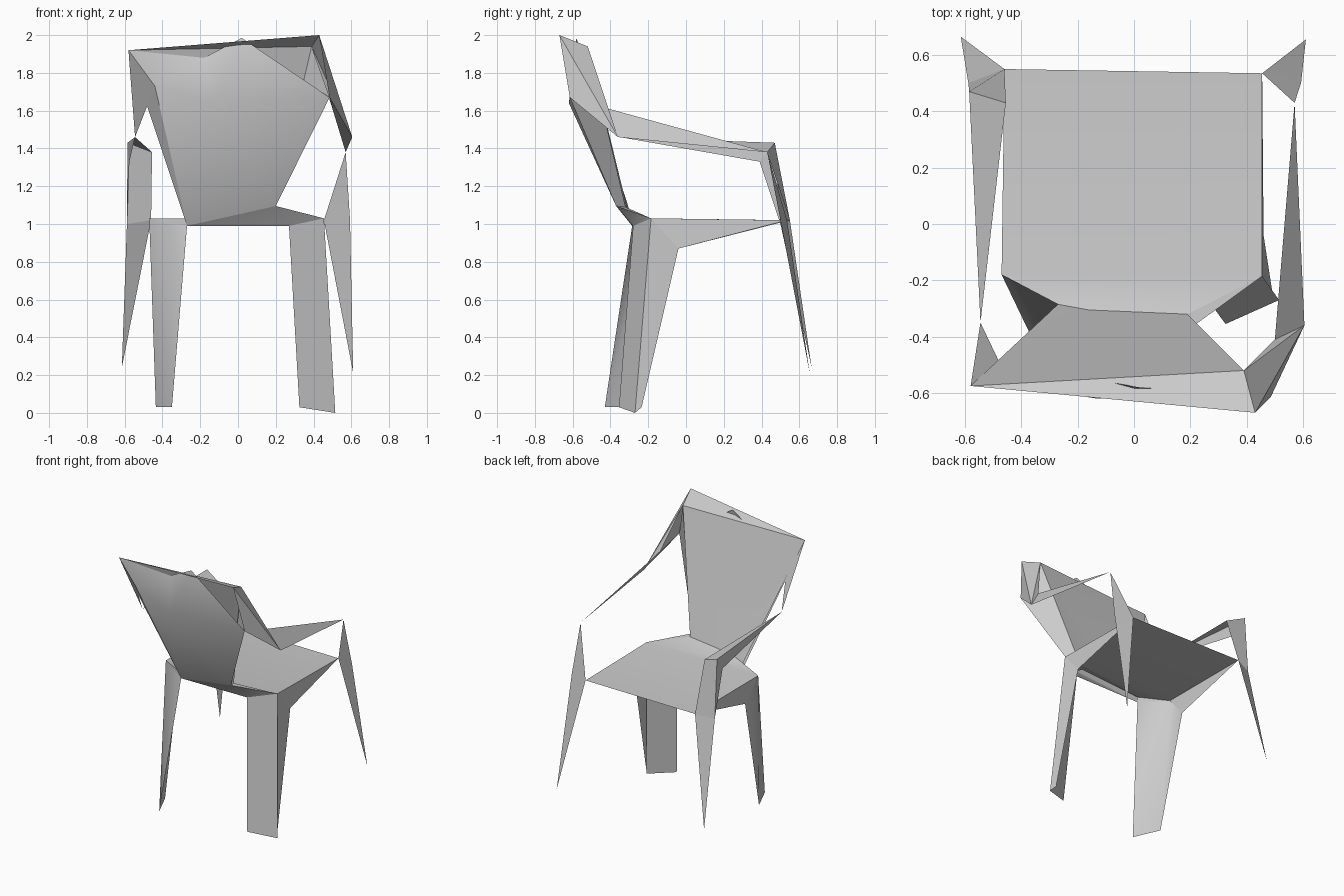
import bpy
import math

if "Cube" in bpy.data.objects:
    bpy.data.objects.remove(bpy.data.objects["Cube"])

# Shared corner points, named by location
SEAT = {
    "FL": (-0.46, 0.55, 1.02), "FR": (0.455, 0.535, 1.02),
    "BR": (0.455, -0.185, 1.03), "BL": (-0.47, -0.18, 1.03),
    "PL": (-0.27, -0.285, 0.99), "PR": (0.27, -0.28, 0.99),
    "HR": (0.19, -0.32, 1.09), "HL": (-0.16, -0.305, 1.06),
    "QL": (-0.27, -0.285, 1.03), "OR": (0.20, -0.37, 1.095),
    "GL": (-0.46, -0.04, 0.87), "GR": (0.46, -0.04, 0.87),
}
BACK = {
    "T": (-0.58, -0.575, 1.92), "J": (0.39, -0.52, 1.94),
    "K": (0.43, -0.67, 2.0), "X": (0.02, -0.58, 1.985),
    "U": (0.485, -0.615, 1.67), "V": (-0.44, -0.57, 1.73),
    "M": (-0.13, -0.62, 1.64), "N": (-0.18, -0.545, 1.88),
}
ARMS = {
    "RA": (0.605, -0.36, 1.46), "RB": (0.50, -0.41, 1.61),
    "RC": (0.57, 0.43, 1.38), "RD": (0.593, 0.50, 1.02),
    "RF": (0.61, 0.655, 0.21),
    "LA": (-0.545, -0.35, 1.46), "LB": (-0.585, 0.47, 1.43),
    "LC": (-0.455, 0.43, 1.38), "LD": (-0.575, 0.39, 1.33),
    "LE": (-0.588, 0.50, 1.0), "LF": (-0.615, 0.665, 0.24),
}
FEET = {
    "A1": (-0.35, -0.43, 0.03), "A2": (-0.435, -0.24, 0.03),
    "B1": (0.325, -0.355, 0.03), "B2": (0.515, -0.27, 0.0),
    "B3": (0.49, -0.235, 0.03),
}
POINTS = {**SEAT, **BACK, **ARMS, **FEET}


def panel(name, faces):
    """Make one folded sheet from space-separated corner names."""
    faces = [f.split() for f in faces]
    used = sorted({p for f in faces for p in f})
    mesh = bpy.data.meshes.new(name)
    mesh.from_pydata([POINTS[p] for p in used], [],
                     [[used.index(p) for p in f] for f in faces])
    mesh.update()
    ob = bpy.data.objects.new(name, mesh)
    bpy.context.collection.objects.link(ob)
    bpy.context.view_layer.objects.active = ob
    ob.select_set(True)
    bpy.ops.object.shade_smooth_by_angle(angle=math.radians(45))
    ob.select_set(False)
    return ob


# Seat sheet with the folded lower edge behind it
panel("seat", ["BL BR FR FL", "BL QL HL HR BR"])
panel("seat_back_fold", ["BL PL QL", "PR BR OR", "PL PR OR", "HR OR BR"])

# Side rails under the seat
panel("left_side_rail", ["BL GL FL"])
panel("right_side_rail", ["BR FR GR"])

# Legs on the backrest side
panel("left_back_leg", ["PL BL A1", "BL A2 A1", "BL GL A2"])
panel("right_back_leg", ["PR BR B2 B1", "BR GR B3 B2"])

# Backrest: inner face, bulging outer face and edges
panel("backrest_inner", ["HL HR J T", "QL HL T"])
panel("backrest_outer", ["PL OR M", "OR U M", "PL M V", "M U X",
                         "V M N", "M X N", "V N T"])
panel("backrest_edges", ["OR HR J U", "PL V T"])

# Slanted top rail
panel("top_rail", ["T J K"])

# Arms from the top rail forward
panel("right_arm_support", ["K J RA", "J RB RA", "K RA U", "U RA RB"])
panel("right_arm", ["RA RC RB"])
panel("left_arm_support", ["T V LA"])
panel("left_arm", ["LA LC LB", "LA LB LD"])

# Tapered open-end legs that carry the arms
panel("right_front_leg", ["RC FR RD", "RD FR RF"])
panel("left_front_leg", ["LB LC FL LE", "LB LE LD", "FL LE LF"])
